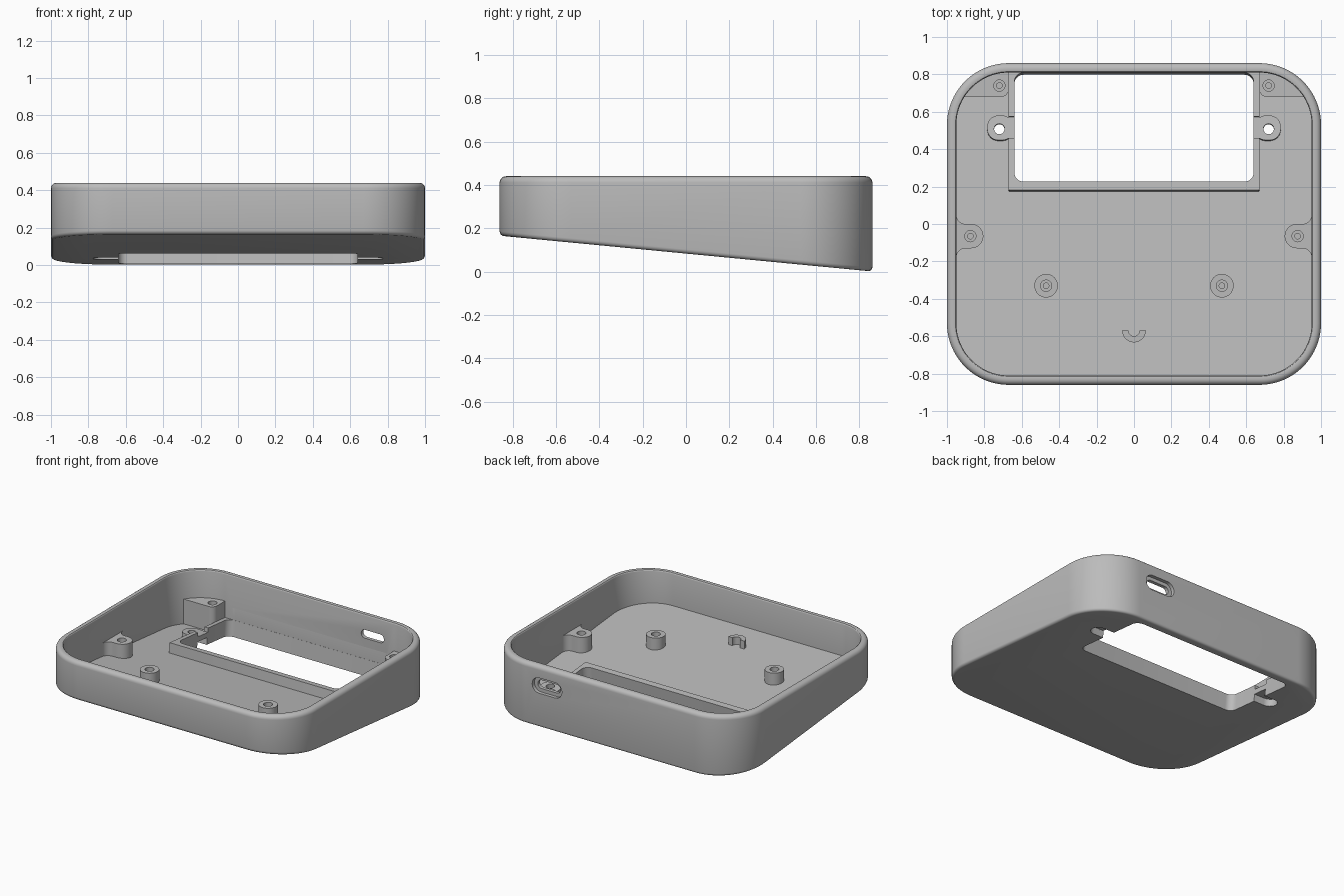
import bpy, bmesh
from math import sin, cos, pi, radians

cube = bpy.data.objects.get("Cube")
if cube:
    bpy.data.objects.remove(cube, do_unlink=True)

grey = bpy.data.materials.new("plain grey")
grey.use_nodes = True
grey.diffuse_color = (0.5, 0.5, 0.5, 1)
grey.node_tree.nodes["Principled BSDF"].inputs["Base Color"].default_value = grey.diffuse_color

TILT = 0.096          # slope of the underside
TOP = 0.44
BOSS_TOP = 0.24


def base(y):
    return 0.083 - TILT * y


def sloped(outline, h, lean=TILT):
    """Ring parallel to the underside, leaning square to it."""
    return [(x, y + lean * h, base(y) + h) for x, y in outline]


def level(outline, z):
    return [(x, y, z) for x, y in outline]


def arc(cx, cy, r, a0, a1, n=10):
    return [(cx + r * cos(radians(a0 + (a1 - a0) * i / n)),
             cy + r * sin(radians(a0 + (a1 - a0) * i / n))) for i in range(n + 1)]


def rounded_rect(x0, x1, y0, y1, r, n=8):
    return (arc(x1 - r, y1 - r, r, 0, 90, n) + arc(x0 + r, y1 - r, r, 90, 180, n)
            + arc(x0 + r, y0 + r, r, 180, 270, n) + arc(x1 - r, y0 + r, r, 270, 360, n))


def case_outline(inset):
    return rounded_rect(inset - 1, 1 - inset, inset - 0.86, 0.86 - inset, 0.33 - inset, 20)


def circle(x, y, r):
    return arc(x, y, r, 0, 360 * 31 / 32, 31)


def mirrored(outline, side):
    return [(side * x, y) for x, y in outline]


def loft(name, rings):
    bm = bmesh.new()
    loops = [[bm.verts.new(p) for p in ring] for ring in rings]
    for a, b in zip(loops, loops[1:]):
        for i in range(len(a)):
            j = (i + 1) % len(a)
            bm.faces.new((a[i], a[j], b[j], b[i]))
    bm.faces.new(loops[0])
    bm.faces.new(loops[-1])
    bmesh.ops.remove_doubles(bm, verts=bm.verts, dist=1e-5)
    bmesh.ops.recalc_face_normals(bm, faces=bm.faces)
    mesh = bpy.data.meshes.new(name)
    bm.to_mesh(mesh)
    bm.free()
    mesh.materials.append(grey)
    obj = bpy.data.objects.new(name, mesh)
    bpy.context.collection.objects.link(obj)
    return obj


cutters, parts = [], []


def cutter(name, rings):
    obj = loft(name, rings)
    obj.hide_render = True
    cutters.append(obj)
    return obj


def part(name, rings, cuts=(), keep=None):
    obj = loft(name, rings)
    for op, tools in (("INTERSECT", [keep] if keep else []), ("DIFFERENCE", cuts)):
        for tool in tools:
            mod = obj.modifiers.new("cut", "BOOLEAN")
            mod.operation, mod.object, mod.solver = op, tool, "EXACT"
    parts.append(obj)
    return obj


def screw_cutters(x, y):
    """Stepped blind hole in the top of a boss."""
    return [cutter("hole_cutter", [level(circle(x, y, r), BOSS_TOP - d),
                                   level(circle(x, y, r), BOSS_TOP + 0.02)])
            for r, d in ((0.03, 0.03), (0.015, 0.06))]


# Cutters for the window, the cable port and the screw pockets
window = rounded_rect(-0.64, 0.64, 0.215, 0.798, 0.05)
window_cut = cutter("window_cutter", [sloped(window, -0.05), sloped(window, 0.2)])

port_cuts = []
for w, h, y0 in ((0.18, 0.06, 0.75), (0.235, 0.11, 0.835)):
    shape = rounded_rect(0.5 - w / 2, 0.5 + w / 2, 0.3 - h / 2, 0.3 + h / 2, h / 2 - 0.001)
    port_cuts.append(cutter("port_cutter", [[(x, y, z) for x, z in shape] for y in (y0, 0.95)]))

pockets, notches, tab_holes = {}, {}, {}
for side in (-1, 1):
    slot = mirrored(rounded_rect(0.5, 0.775, 0.45, 0.56, 0.054), side)
    pockets[side] = cutter("pocket_cutter", [sloped(slot, -0.05), sloped(slot, 0.05)])
    gap = mirrored(rounded_rect(0.6, 0.8, 0.45, 0.565, 0.01), side)
    notches[side] = cutter("notch_cutter", [sloped(gap, 0.085), sloped(gap, 0.2)])
    bore = circle(side * 0.72, 0.5, 0.028)
    tab_holes[side] = cutter("tab_hole_cutter", [sloped(bore, -0.05), sloped(bore, 0.2)])

# Case shell: rounded underside, outer wall, rounded rim, inner wall, floor
rings = []
for i in range(5):
    a = i * pi / 8
    rings.append(sloped(case_outline(0.02 * (1 - sin(a))), 0.02 * (1 - cos(a)), 0))
for i in range(7):
    a = i * pi / 12
    rings.append(level(case_outline(0.03 * (1 - cos(a))), TOP - 0.03 * (1 - sin(a))))
for i in range(4):
    a = i * pi / 6
    rings.append(level(case_outline(0.05 - 0.01 * (1 - sin(a))), TOP - 0.01 * (1 - cos(a))))
rings.append(sloped(case_outline(0.05), 0.045, 0))
part("case_shell", rings, [window_cut, *port_cuts, *pockets.values()])

# Raised frame around the window
frame = rounded_rect(-0.67, 0.67, 0.17, 0.82, 0.004, 2)
part("window_frame", [sloped(frame, 0.02), sloped(frame, 0.115)],
     [window_cut, *pockets.values(), *notches.values()])

limit = case_outline(0.025)
wall_limit = cutter("wall_limit", [level(limit, -0.1), level(limit, 0.4)])

for side, label in ((-1, "right"), (1, "left")):
    # Screw tab beside the window
    tab = mirrored(rounded_rect(0.645, 0.785, 0.44, 0.572, 0.06), side)
    part(label + "_screw_tab", [sloped(tab, 0.02), sloped(tab, 0.085)],
         [window_cut, pockets[side], tab_holes[side]])

    # Raised corner block at the back
    block = mirrored(arc(0.71, 0.72, 0.04, 180, 270) + arc(0.9, 0.62, 0.06, 90, 0)
                     + [(1, 0.62), (1, 0.9), (0.67, 0.9)], side)
    part(label + "_corner_block", [sloped(block, 0.02, 0), level(block, BOSS_TOP)],
         screw_cutters(side * 0.72, 0.74), wall_limit)

    # Boss blended into the side wall
    boss = mirrored(arc(0.87, -0.065, 0.065, 90, 270) + arc(0.9, -0.18, 0.05, 90, 0)
                    + [(0.97, -0.18), (0.97, 0.05)] + arc(0.9, 0.05, 0.05, 0, -90), side)
    part(label + "_side_boss", [sloped(boss, 0.02, 0), level(boss, BOSS_TOP)],
         screw_cutters(side * 0.875, -0.065))

    # Free-standing post
    post = circle(side * 0.47, -0.33, 0.063)
    part(label + "_post", [sloped(post, 0.02, 0), level(post, BOSS_TOP)],
         screw_cutters(side * 0.47, -0.33))

# Half-ring locating rest
rest = arc(0, -0.57, 0.063, 180, 360, 16) + arc(0, -0.57, 0.03, 0, -180, 12)
part("half_ring_rest", [sloped(rest, 0.02, 0), level(rest, BOSS_TOP)])

# Bake the cuts, drop the cutters and smooth the curved faces
depsgraph = bpy.context.evaluated_depsgraph_get()
baked = [bpy.data.meshes.new_from_object(p.evaluated_get(depsgraph)) for p in parts]
for obj, mesh in zip(parts, baked):
    obj.modifiers.clear()
    obj.data = mesh
    if not mesh.materials:
        mesh.materials.append(grey)
for obj in cutters:
    bpy.data.objects.remove(obj, do_unlink=True)
bpy.ops.object.select_all(action="DESELECT")
for obj in parts:
    obj.select_set(True)
bpy.context.view_layer.objects.active = parts[0]
bpy.ops.object.shade_smooth_by_angle(angle=radians(30))
